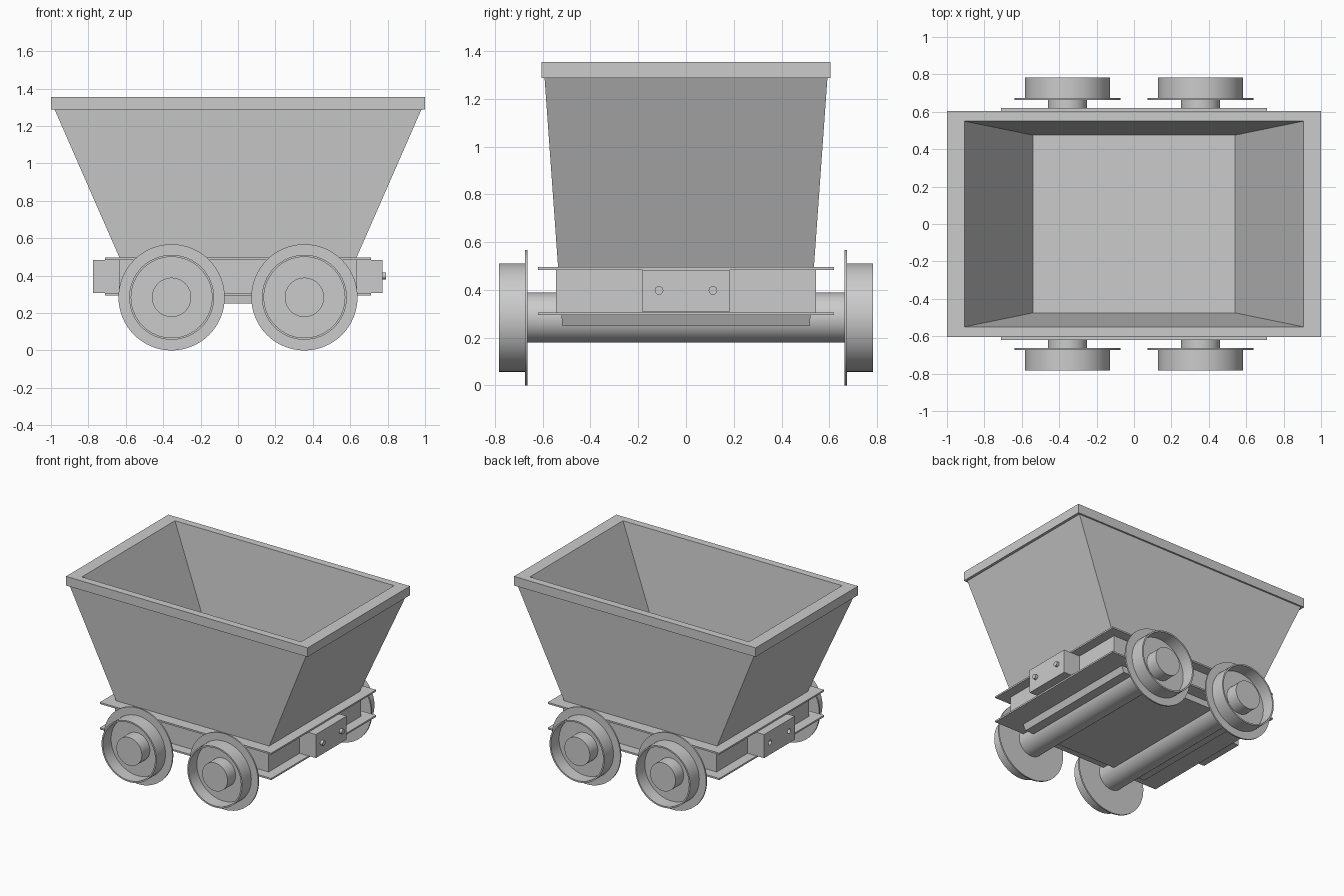
import bpy, bmesh, math

if "Cube" in bpy.data.objects:
    bpy.data.objects.remove(bpy.data.objects["Cube"])


def finish(bm, name, smooth=False):
    bmesh.ops.recalc_face_normals(bm, faces=bm.faces)
    mesh = bpy.data.meshes.new(name)
    bm.to_mesh(mesh)
    bm.free()
    obj = bpy.data.objects.new(name, mesh)
    bpy.context.collection.objects.link(obj)
    if smooth:
        bpy.ops.object.select_all(action='DESELECT')
        bpy.context.view_layer.objects.active = obj
        obj.select_set(True)
        bpy.ops.object.shade_smooth_by_angle(angle=math.radians(35))
    return obj


def skin(bm, rings):
    # Bridge successive rings and cap both ends
    n = len(rings[0])
    for a, b in zip(rings, rings[1:]):
        for i in range(n):
            j = (i + 1) % n
            bm.faces.new((a[i], a[j], b[j], b[i]))
    bm.faces.new(rings[0])
    bm.faces.new(rings[-1])


def rect_loft(name, sections):
    # Sections are (half x, half y, z)
    bm = bmesh.new()
    skin(bm, [[bm.verts.new((sx * x, sy * y, z))
               for sx, sy in ((-1, -1), (1, -1), (1, 1), (-1, 1))]
              for x, y, z in sections])
    return finish(bm, name)


def lathe(name, profile, centre, axis='Y', sign=1, n=64):
    # Profile is (radius, distance along axis)
    bm = bmesh.new()
    rings = []
    for r, d in profile:
        ring = []
        for i in range(n):
            a = 2 * math.pi * i / n
            u, v = r * math.cos(a), r * math.sin(a)
            p = (u, sign * d, v) if axis == 'Y' else (sign * d, u, v)
            ring.append(bm.verts.new([c + q for c, q in zip(centre, p)]))
        rings.append(ring)
    skin(bm, rings)
    return finish(bm, name, True)


def box(name, x0, x1, hy, z0, z1):
    obj = rect_loft(name, [((x1 - x0) / 2, hy, z0), ((x1 - x0) / 2, hy, z1)])
    obj.location.x = (x0 + x1) / 2
    return obj


# Tapered hopper with rim and hollow interior
rect_loft("hopper", [(0.526, 0.518, 0.25), (0.98, 0.592, 1.287), (1.0, 0.605, 1.287),
                     (1.0, 0.605, 1.355), (0.907, 0.55, 1.355), (0.54, 0.475, 0.497)])

# Chassis: web between two wide flanges
box("chassis_web", -0.635, 0.635, 0.545, 0.30, 0.49)
box("chassis_top_flange", -0.71, 0.71, 0.62, 0.484, 0.496)
box("chassis_bottom_flange", -0.71, 0.71, 0.62, 0.294, 0.306)

# Coupling blocks at each end
box("front_coupling_block", 0.60, 0.772, 0.182, 0.308, 0.484)
rear = box("rear_coupling_block", -0.774, -0.60, 0.182, 0.308, 0.484)

# Pins on one end, matching sockets on the other
for i, y in enumerate((-0.113, 0.113)):
    lathe(f"coupling_pin_{i}", [(0.018, 0.74), (0.018, 0.792)], (0, y, 0.398), 'X', n=24)
    cutter = lathe(f"socket_cutter_{i}", [(0.018, 0.74), (0.018, 0.80)],
                   (0, y, 0.398), 'X', -1, n=24)
    cutter.hide_render = True
    cutter.hide_viewport = True
    mod = rear.modifiers.new("socket", 'BOOLEAN')
    mod.object = cutter
    mod.operation = 'DIFFERENCE'
    mod.solver = 'EXACT'

# Axles and flanged, dished wheels
wheel = [(0.10, 0.663), (0.284, 0.663), (0.284, 0.674), (0.227, 0.674),
         (0.227, 0.782), (0.216, 0.782), (0.216, 0.685), (0.10, 0.685)]
for i, x in enumerate((-0.355, 0.355)):
    lathe(f"axle_{i}", [(0.105, -0.78), (0.105, 0.78)], (x, 0, 0.284))
    for side, s in (("near", -1), ("far", 1)):
        lathe(f"wheel_{side}_{i}", wheel, (x, 0, 0.284), 'Y', s)
